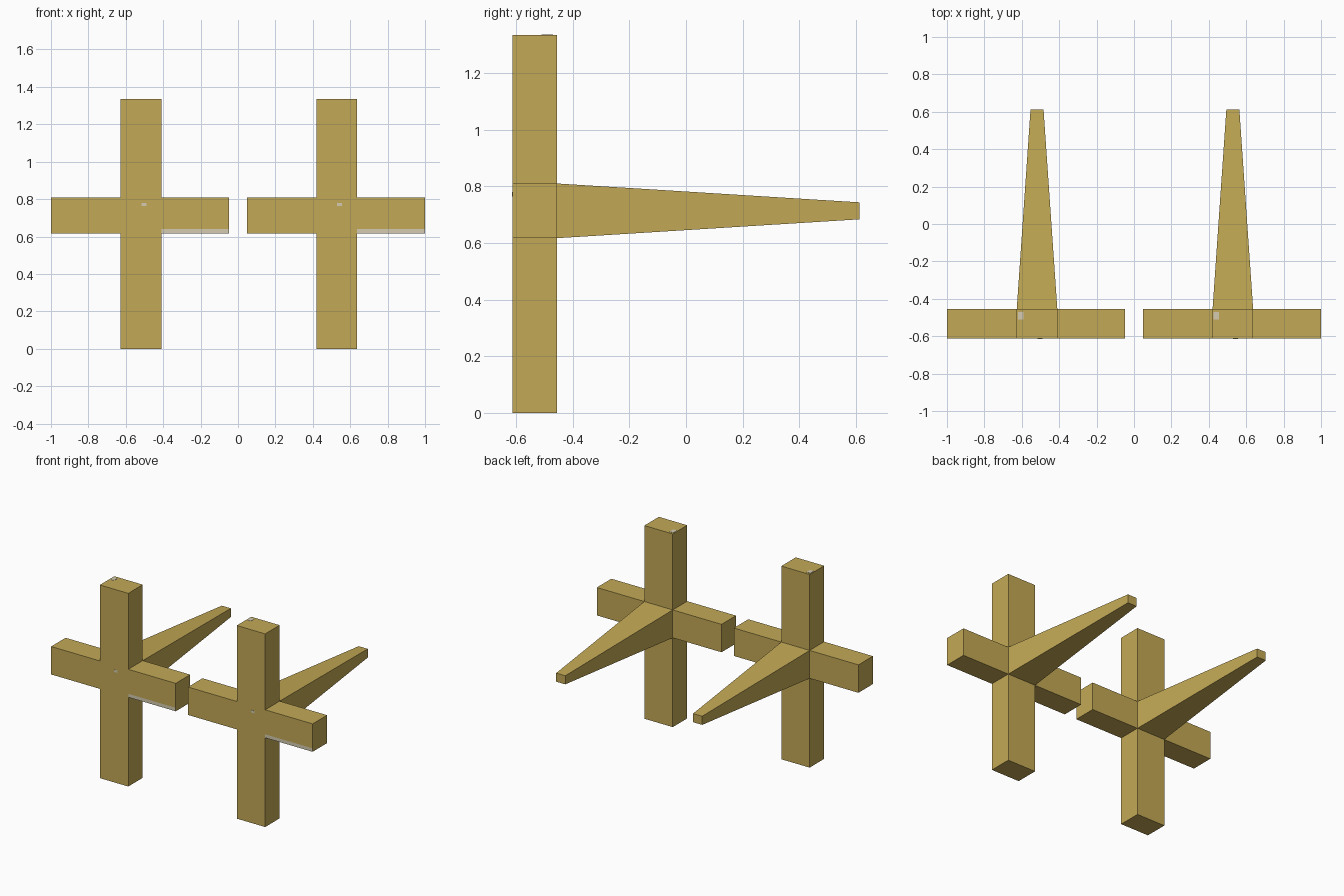
import bpy, bmesh
from mathutils import Vector

if "Cube" in bpy.data.objects:
    bpy.data.objects.remove(bpy.data.objects["Cube"])


def material(name, rgb):
    m = bpy.data.materials.new(name)
    m.diffuse_color = (*rgb, 1)
    m.use_nodes = True
    m.node_tree.nodes["Principled BSDF"].inputs["Base Color"].default_value = m.diffuse_color
    return m


GOLD = material("ochre", (0.545, 0.397, 0.092))
PALE = material("pale_wear", (0.66, 0.60, 0.44))

Y0, Y1, YB = -0.613, -0.455, 0.613      # front, back of post, spike tip
Z0, Z1, ZT = 0.617, 0.810, 1.335        # arm bottom, arm top, post top
HALF = 0.1085                           # half width of post


def find_face(bm, normal, near):
    return min((f for f in bm.faces if f.normal.dot(normal) > 0.9),
               key=lambda f: (f.calc_center_median() - near).length)


def stand(name, xc):
    bm = bmesh.new()
    # hub where all the beams meet
    bmesh.ops.create_cube(bm, size=1)
    centre = Vector((xc, (Y0 + Y1) / 2, (Z0 + Z1) / 2))
    for v in bm.verts:
        v.co = centre + v.co * Vector((2 * HALF, Y1 - Y0, Z1 - Z0))
    # post, side arms and rear spike pulled out of the hub: axis, sign, end
    for axis, sign, end in ((2, 1, ZT), (2, -1, 0), (0, 1, xc + 0.4715),
                            (0, -1, xc - 0.4815), (1, 1, YB)):
        n = Vector((0, 0, 0))
        n[axis] = sign
        bm.normal_update()
        face = find_face(bm, n, centre)
        new = bmesh.ops.extrude_discrete_faces(bm, faces=[face])["faces"][0]
        for v in new.verts:
            v.co[axis] = end
            if axis == 1:               # taper to the tip
                v.co.x = xc + (v.co.x - xc) * 0.32
                v.co.z = centre.z + (v.co.z - centre.z) * 0.31
    bm.normal_update()
    # pale worn strip along the lower front edge of the right arm
    front = find_face(bm, Vector((0, -1, 0)), Vector((xc + 0.3, Y0, centre.z)))
    geom = [front] + list(front.edges) + list(front.verts)
    bmesh.ops.bisect_plane(bm, geom=geom, plane_co=(xc, Y0, Z0 + 0.024),
                           plane_no=(0, 0, 1))
    bm.normal_update()
    for f in bm.faces:
        c = f.calc_center_median()
        if f.normal.y < -0.9 and c.x > xc + HALF and c.z < Z0 + 0.03:
            f.material_index = 1
    finish(bm, name, (GOLD, PALE))


def finish(bm, name, mats):
    me = bpy.data.meshes.new(name)
    bm.to_mesh(me)
    bm.free()
    for m in mats:
        me.materials.append(m)
    bpy.context.collection.objects.link(bpy.data.objects.new(name, me))


def fleck(name, loc, size):
    bm = bmesh.new()
    bmesh.ops.create_cube(bm, size=1)
    for v in bm.verts:
        v.co = Vector(loc) + v.co * Vector(size)
    finish(bm, name, (PALE,))


for side, xc in (("left", -0.5185), ("right", 0.5285)):
    stand(side + "_stand", xc)
    # small worn flecks on the front and top of the post
    fleck(side + "_front_fleck", (xc + 0.015, Y0, 0.772), (0.026, 0.003, 0.016))
    fleck(side + "_top_fleck", (xc - 0.088, -0.49, ZT), (0.03, 0.04, 0.003))
